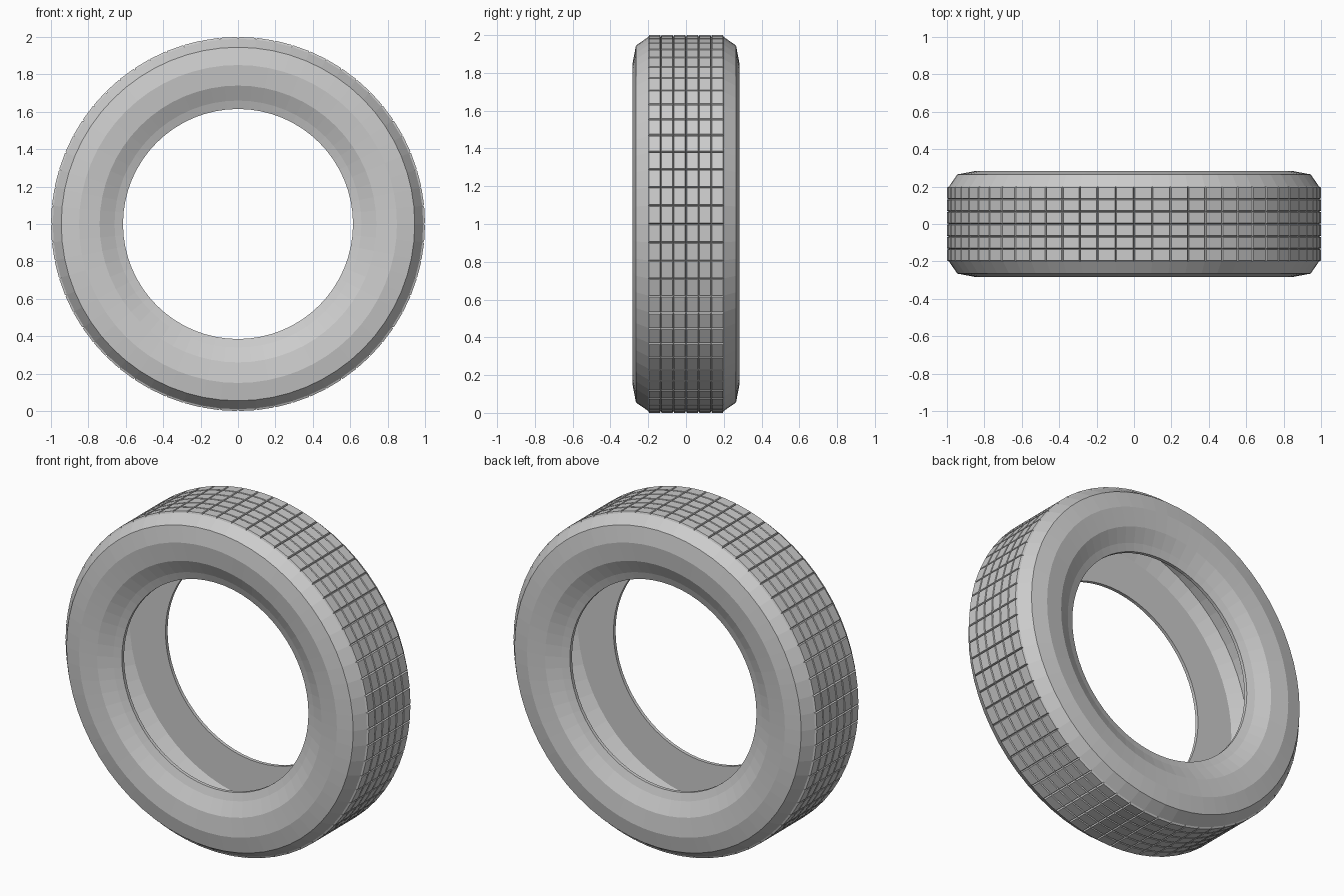
import bpy, bmesh
from math import sin, cos, tau

cube = bpy.data.objects.get("Cube")
if cube:
    bpy.data.objects.remove(cube, do_unlink=True)

SEGMENTS = 64      # blocks around the tread
ROWS = 6           # blocks across the tread
TREAD_HALF = 0.2
GROOVE_R = 0.99
DEPTH = 0.01

# One plain rubber colour
rubber = bpy.data.materials.new("grey rubber")
rubber.use_nodes = True
color = (0.6, 0.6, 0.6, 1)
rubber.diffuse_color = color
bsdf = next(n for n in rubber.node_tree.nodes if n.type == "BSDF_PRINCIPLED")
bsdf.inputs["Base Color"].default_value = color
bsdf.inputs["Roughness"].default_value = 0.8

# Half cross-section as (radius, width): shoulder, sidewall, bead, inner wall
half = [(0.945, 0.265), (0.85, 0.283), (0.74, 0.27), (0.66, 0.23),
        (0.615, 0.215), (0.615, 0.195), (0.85, 0.195), (0.93, 0.15)]
tread = [(GROOVE_R, -TREAD_HALF + 2 * TREAD_HALF * i / ROWS)
         for i in range(ROWS + 1)]
section = tread + half + [(r, -w) for r, w in reversed(half)]

# Revolve the closed section around the axle
bm = bmesh.new()
rings = []
for s in range(SEGMENTS):
    a = tau * s / SEGMENTS
    rings.append([bm.verts.new((r * sin(a), y, 1 + r * cos(a)))
                  for r, y in section])
blocks = []
count = len(section)
for s in range(SEGMENTS):
    here, after = rings[s], rings[(s + 1) % SEGMENTS]
    for i in range(count):
        j = (i + 1) % count
        face = bm.faces.new((here[i], here[j], after[j], after[i]))
        if i < ROWS:
            blocks.append(face)
bmesh.ops.recalc_face_normals(bm, faces=bm.faces)

# Raise each tread block, leaving narrow grooves between
bmesh.ops.inset_individual(bm, faces=blocks, thickness=0.006, depth=0)
for face in blocks:
    bmesh.ops.translate(bm, verts=face.verts, vec=face.normal * DEPTH)

mesh = bpy.data.meshes.new("tyre")
bm.to_mesh(mesh)
bm.free()
mesh.materials.append(rubber)
tyre = bpy.data.objects.new("tyre", mesh)
bpy.context.collection.objects.link(tyre)
